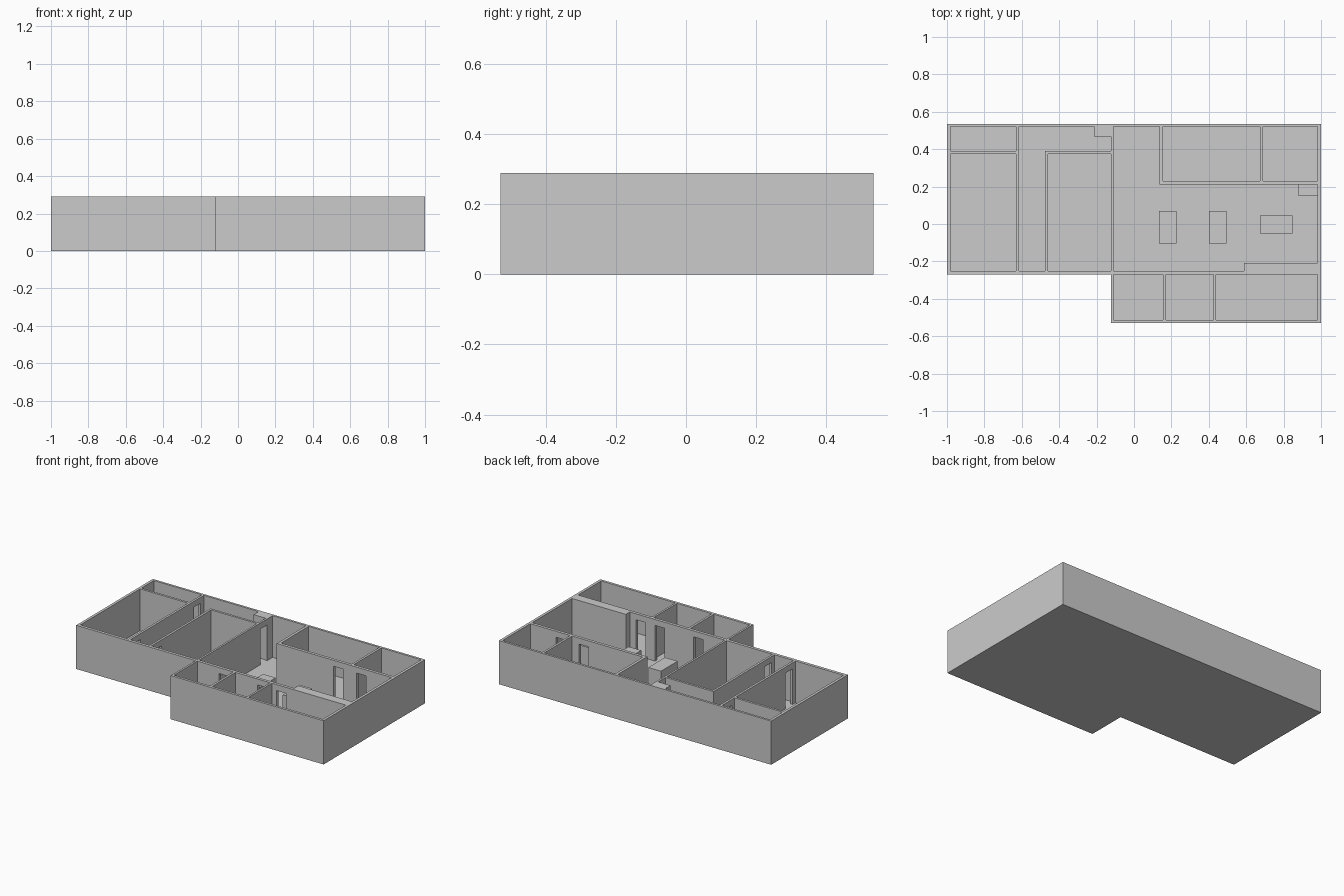
import bpy, bmesh

if "Cube" in bpy.data.objects:
    bpy.data.objects.remove(bpy.data.objects["Cube"])

HEIGHT, FLOOR, DOOR_TOP, TABLE = 0.29, 0.013, 0.25, 0.14


def rect(x0, x1, y0, y1):
    return [(x0, y0), (x1, y0), (x1, y1), (x0, y1)]


def prisms(name, outlines, z0, z1):
    """One object made of several plan outlines extruded from z0 to z1."""
    bm = bmesh.new()
    for pts in outlines:
        face = bm.faces.new([bm.verts.new((x, y, z0)) for x, y in pts])
        top = bmesh.ops.extrude_face_region(bm, geom=[face])["geom"]
        verts = [v for v in top if isinstance(v, bmesh.types.BMVert)]
        bmesh.ops.translate(bm, verts=verts, vec=(0, 0, z1 - z0))
    bmesh.ops.recalc_face_normals(bm, faces=bm.faces)
    mesh = bpy.data.meshes.new(name)
    bm.to_mesh(mesh)
    bm.free()
    obj = bpy.data.objects.new(name, mesh)
    bpy.context.collection.objects.link(obj)
    return obj


def carve(target, cutter):
    mod = target.modifiers.new(cutter.name, "BOOLEAN")
    mod.operation, mod.solver, mod.object = "DIFFERENCE", "EXACT", cutter
    bpy.context.view_layer.objects.active = target
    bpy.ops.object.modifier_apply(modifier=mod.name)
    bpy.data.objects.remove(cutter)


# Solid L-shaped building block
house = prisms("house_walls", [[(-1, -0.27), (-0.123, -0.27), (-0.123, -0.53),
                                (1, -0.53), (1, 0.535), (-1, 0.535)]], 0, HEIGHT)

# Rooms hollowed out from above
corridor = [(-0.615, 0.52), (-0.615, -0.25), (-0.475, -0.25), (-0.475, 0.39),
            (-0.123, 0.39), (-0.123, 0.467), (-0.213, 0.467), (-0.213, 0.52)]
main_hall = [(-0.11, 0.52), (-0.11, -0.25), (0.588, -0.25), (0.588, -0.208),
             (0.982, -0.208), (0.982, 0.21), (0.137, 0.21), (0.137, 0.52)]
rooms = [
    corridor, main_hall,
    rect(-0.982, -0.63, 0.39, 0.52),      # left store
    rect(-0.982, -0.63, -0.25, 0.375),    # left bedroom
    rect(-0.46, -0.123, -0.25, 0.375),    # middle bedroom
    rect(0.155, 0.675, 0.23, 0.52),       # back room
    rect(0.69, 0.982, 0.23, 0.52),        # back corner room
    rect(-0.11, 0.155, -0.513, -0.27),    # front rooms
    rect(0.17, 0.425, -0.513, -0.27),
    rect(0.438, 0.982, -0.513, -0.27),
]
carve(house, prisms("room_cutter", rooms, FLOOR, HEIGHT + 0.1))

# Doorways through the inner walls
doors = [rect(x, x + 0.07, 0.2, 0.24) for x in (0.555, 0.725)]
doors += [rect(x, x + 0.07, -0.28, -0.24) for x in (0.05, 0.333, 0.472)]
doors += [rect(-0.64, -0.605, 0.415, 0.485), rect(-0.64, -0.605, -0.22, -0.145),
          rect(-0.485, -0.45, -0.22, -0.145), rect(-0.133, -0.1, 0.395, 0.462)]
carve(house, prisms("door_cutter", doors, FLOOR, DOOR_TOP))

# Furniture blocks in the main hall
for name, outline in {
    "table_left": rect(0.135, 0.228, -0.105, 0.07),
    "table_middle": rect(0.402, 0.495, -0.105, 0.07),
    "table_right": rect(0.675, 0.847, -0.05, 0.045),
    "corner_cabinet": rect(0.877, 0.982, 0.152, 0.21),
}.items():
    prisms(name, [outline], FLOOR, TABLE)
